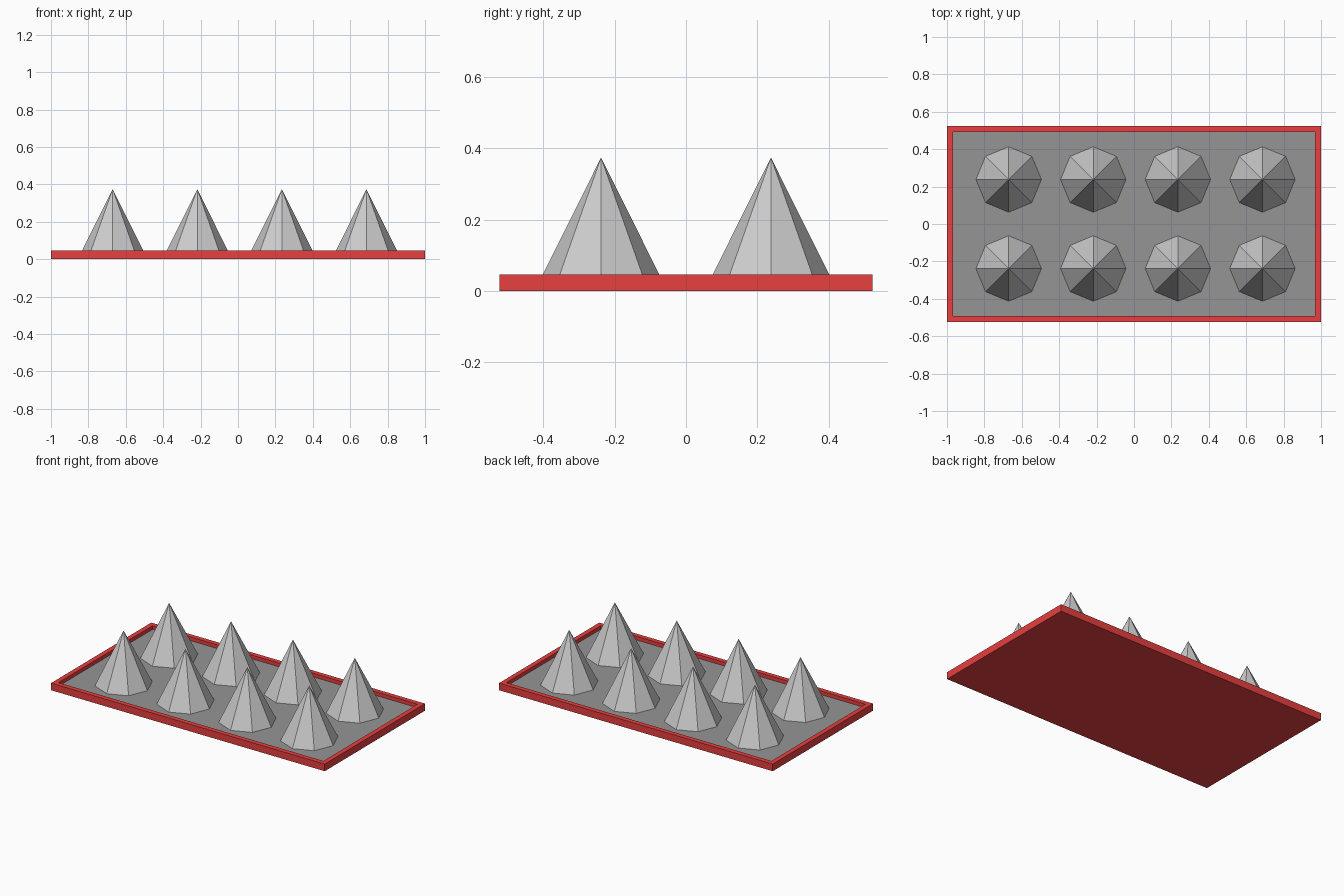
import bpy
import bmesh

if "Cube" in bpy.data.objects:
    bpy.data.objects.remove(bpy.data.objects["Cube"])

FLOOR_Z = 0.023
RIM_Z = 0.047
TIP_Z = 0.374


def material(name, color):
    mat = bpy.data.materials.new(name)
    mat.diffuse_color = color
    mat.use_nodes = True
    mat.node_tree.nodes["Principled BSDF"].inputs["Base Color"].default_value = mat.diffuse_color
    return mat


def finish(bm, name, mats=()):
    mesh = bpy.data.meshes.new(name)
    bm.to_mesh(mesh)
    bm.free()
    for mat in mats:
        mesh.materials.append(mat)
    obj = bpy.data.objects.new(name, mesh)
    bpy.context.collection.objects.link(obj)
    return obj


# Shallow red tray with a recessed dark floor
bm = bmesh.new()
bmesh.ops.create_cube(bm, size=1)
for v in bm.verts:
    v.co = (v.co.x * 2, v.co.y * 1.046, (v.co.z + 0.5) * RIM_Z)
bm.normal_update()
top = max(bm.faces, key=lambda f: f.normal.z)
bmesh.ops.inset_region(bm, faces=[top], thickness=0.045)
# Drop the inset face to floor height with vertical inner walls
floor = bmesh.ops.extrude_discrete_faces(bm, faces=[top])["faces"][0]
for v in floor.verts:
    v.co.z = FLOOR_Z
floor.material_index = 1
bmesh.ops.recalc_face_normals(bm, faces=bm.faces[:])
finish(bm, "tray", (material("red", (0.8, 0.05, 0.05, 1)),
                    material("dark_grey", (0.3, 0.3, 0.3, 1))))

# Two rows of four eight-sided spikes
bm = bmesh.new()
bmesh.ops.create_cone(bm, cap_ends=False, segments=8, radius1=0.175,
                      radius2=0, depth=TIP_Z - FLOOR_Z)
bmesh.ops.remove_doubles(bm, verts=bm.verts[:], dist=1e-5)
bmesh.ops.recalc_face_normals(bm, faces=bm.faces[:])
first = finish(bm, "spike")
spike_mesh = first.data
bpy.data.objects.remove(first)
for y in (-0.238, 0.238):
    for i in range(4):
        spike = bpy.data.objects.new("spike", spike_mesh)
        spike.location = (-0.67 + i * 0.4523, y, (TIP_Z + FLOOR_Z) / 2)
        bpy.context.collection.objects.link(spike)
